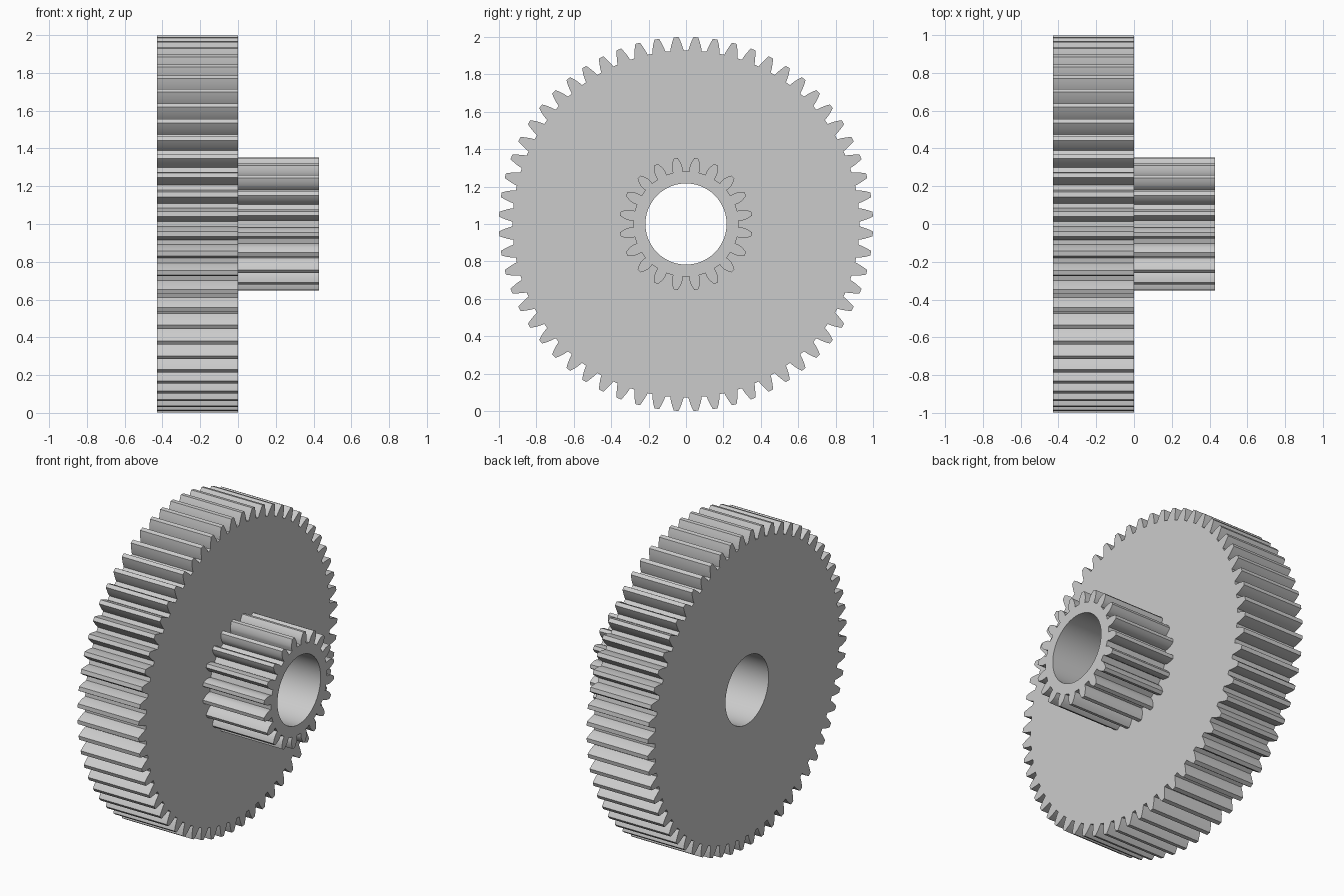
import bpy, bmesh, math
from mathutils import Vector
from mathutils.geometry import tessellate_polygon

cube = bpy.data.objects.get("Cube")
if cube:
    bpy.data.objects.remove(cube, do_unlink=True)

MODULE = 2 / 62
PRESSURE = math.radians(20)
BORE = 0.217
WIDTH = 0.43

steel = bpy.data.materials.new("light grey")
steel.use_nodes = True
grey = (0.6, 0.6, 0.6, 1)
steel.diffuse_color = grey
steel.node_tree.nodes["Principled BSDF"].inputs["Base Color"].default_value = grey


def involute(a):
    return math.tan(a) - a


def polar(r, a):
    return Vector((0, r * math.cos(a), r * math.sin(a)))


def gear_outline(teeth):
    """Closed involute outline in the YZ plane, with a gap on each axis."""
    pitch = MODULE * teeth / 2
    base, tip, root = pitch * math.cos(PRESSURE), pitch + MODULE, pitch - 1.25 * MODULE
    start = max(base, root)
    flank = [(root, None)] if root < base else []
    steps = 6
    flank += [(start + (tip - start) * i / steps, None) for i in range(steps + 1)]
    half = []
    for r, _ in flank:
        a = math.acos(min(1, base / r))
        half.append((r, math.pi / (2 * teeth) + involute(PRESSURE) - involute(a)))
    points = []
    for t in range(teeth):
        centre = (t + 0.5) * math.tau / teeth
        points += [polar(r, centre - h) for r, h in half]
        points += [polar(r, centre + h) for r, h in reversed(half)]
    return points


def make_gear(name, teeth, x0, x1):
    outer = gear_outline(teeth)
    count = 96
    bore = [polar(BORE, math.tau * i / count) for i in range(count)]
    tris = tessellate_polygon([outer, bore])
    bm = bmesh.new()
    rings = [[bm.verts.new((x, p.y, p.z + 1)) for p in outer + bore] for x in (x0, x1)]
    # flat end faces
    for ring in rings:
        for tri in tris:
            bm.faces.new([ring[i] for i in tri])
    # tooth flanks and bore wall
    n = len(outer)
    for first, size in ((0, n), (n, count)):
        for i in range(size):
            a, b = first + i, first + (i + 1) % size
            bm.faces.new((rings[0][a], rings[0][b], rings[1][b], rings[1][a]))
    bmesh.ops.recalc_face_normals(bm, faces=bm.faces)
    mesh = bpy.data.meshes.new(name)
    bm.to_mesh(mesh)
    bm.free()
    mesh.materials.append(steel)
    obj = bpy.data.objects.new(name, mesh)
    bpy.context.collection.objects.link(obj)
    bpy.ops.object.select_all(action='DESELECT')
    obj.select_set(True)
    bpy.context.view_layer.objects.active = obj
    bpy.ops.object.shade_smooth_by_angle(angle=math.radians(25))


make_gear("large_gear", 60, -WIDTH, 0)
make_gear("small_pinion", 20, 0, WIDTH)
